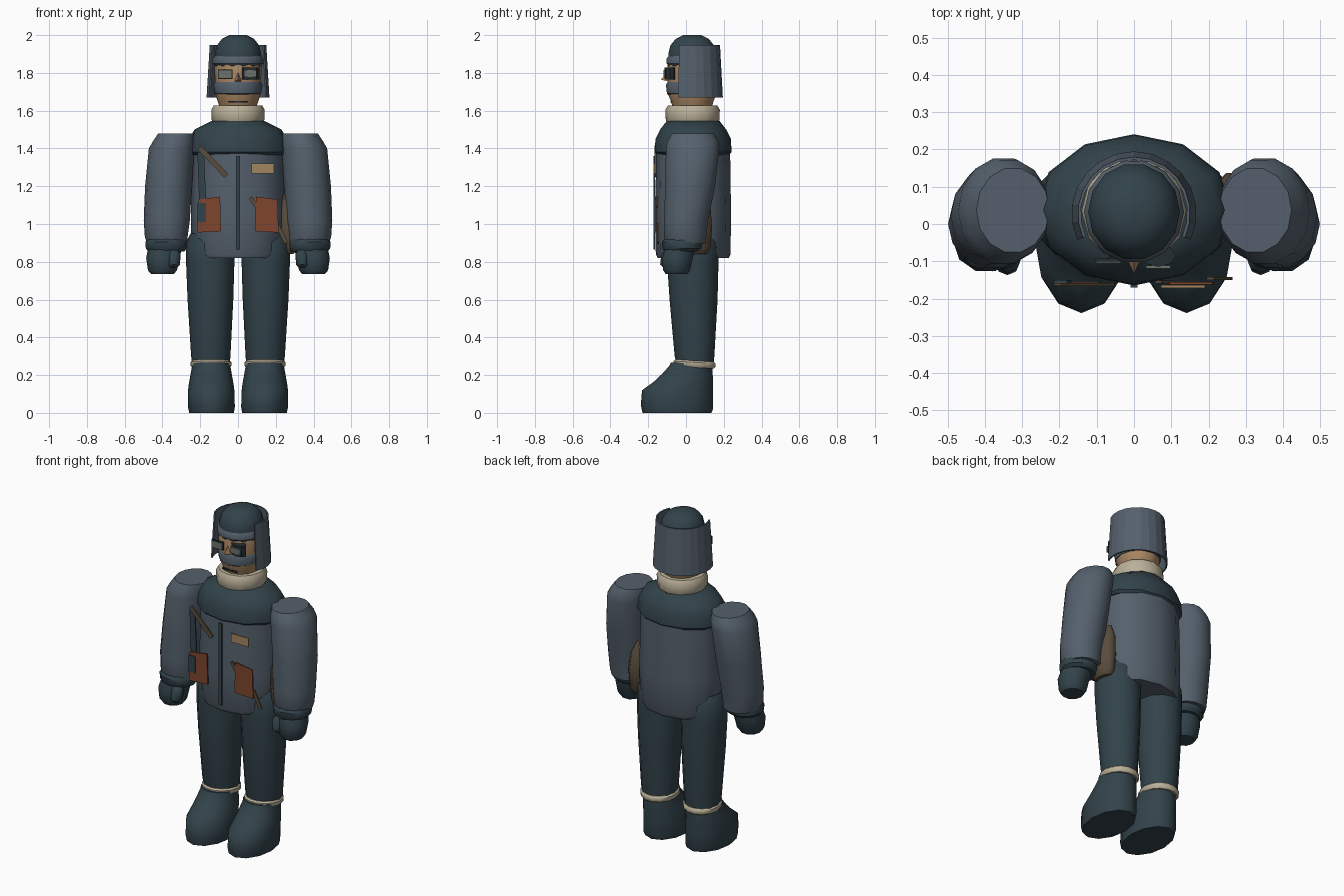
import bpy, bmesh, math
from mathutils import Vector

def material(name, rgb):
    m = bpy.data.materials.new(name)
    m.diffuse_color = (*rgb, 1)
    return m

DARK = material("dark teal cloth", (0.032, 0.056, 0.070))
GREY = material("slate grey cloth", (0.090, 0.118, 0.150))
CREAM = material("cream fleece", (0.50, 0.44, 0.32))
SKIN = material("skin", (0.40, 0.24, 0.125))
RUST = material("rust leather", (0.21, 0.060, 0.025))
BROWN = material("brown canvas", (0.10, 0.073, 0.048))
TAN = material("tan patch", (0.36, 0.24, 0.12))
GLASS = material("goggle glass", (0.15, 0.17, 0.15))
BLACK = material("goggle frame", (0.018, 0.026, 0.032))

def finish(name, bm, mat, angle=40):
    bmesh.ops.recalc_face_normals(bm, faces=bm.faces[:])
    me = bpy.data.meshes.new(name)
    bm.to_mesh(me)
    bm.free()
    me.materials.append(mat)
    ob = bpy.data.objects.new(name, me)
    bpy.context.collection.objects.link(ob)
    bpy.ops.object.select_all(action='DESELECT')
    ob.select_set(True)
    bpy.context.view_layer.objects.active = ob
    if angle:
        bpy.ops.object.shade_smooth_by_angle(angle=math.radians(angle))
    return ob

def loft(name, rings, mat, n=12, angle=40, side=1, tilt=0.0):
    """Skin stacked oval rings (cx, cy, z, rx, ry); tilt raises the front."""
    bm = bmesh.new()
    loops = []
    for cx, cy, z, rx, ry in rings:
        loop = []
        for i in range(n):
            a = 2 * math.pi * i / n
            y = ry * math.sin(a)
            loop.append(bm.verts.new((side * (cx + rx * math.cos(a)), cy + y, z - tilt * y)))
        loops.append(loop)
    for a, b in zip(loops, loops[1:]):
        for i in range(n):
            j = (i + 1) % n
            bm.faces.new((a[i], a[j], b[j], b[i]))
    bm.faces.new(loops[0])
    bm.faces.new(loops[-1])
    return finish(name, bm, mat, angle)

def plate(name, outline, y, mat, thick=0.008):
    """Thin plate with an (x, z) outline facing forward."""
    bm = bmesh.new()
    face = bm.faces.new([bm.verts.new((x, y, z)) for x, z in outline])
    ext = bmesh.ops.extrude_face_region(bm, geom=[face])
    vs = [v for v in ext["geom"] if isinstance(v, bmesh.types.BMVert)]
    bmesh.ops.translate(bm, vec=(0, thick, 0), verts=vs)
    return finish(name, bm, mat, 0)

def rect(x0, x1, z0, z1):
    return [(x0, z0), (x1, z0), (x1, z1), (x0, z1)]

def strip(p, q, w):
    p, q = Vector(p), Vector(q)
    d = (q - p).normalized() * w / 2
    o = Vector((-d.y, d.x))
    return [p + o, p - o, q - o, q + o]

# Jacket body and dark shoulder yoke
C = 0.038
loft("jacket", [(0, C, 0.82, .235, .188), (0, C, 0.84, .245, .198), (0, C, 1.05, .25, .2),
                (0, C, 1.25, .245, .198), (0, C, 1.40, .24, .195)], GREY)
loft("shoulder_yoke", [(0, C, 1.365, .250, .188), (0, C, 1.38, .264, .203), (0, C, 1.45, .26, .2),
                       (0, C, 1.50, .23, .175), (0, C, 1.545, .14, .14)], DARK)

# Fleece collar
loft("collar", [(0, .035, 1.53, .125, .13), (0, .035, 1.55, .139, .142),
                (0, .035, 1.605, .141, .144), (0, .035, 1.628, .128, .13)], CREAM)

# Head, scarf and nose
H = 0.033
loft("head", [(0, H, 1.60, .09, .10), (0, H, 1.65, .108, .112), (0, H, 1.69, .120, .130),
              (0, H, 1.85, .125, .132), (0, H, 1.90, .11, .11)], SKIN)
loft("face_scarf", [(0, H, 1.672, .085, .112), (0, H, 1.69, .122, .134),
                    (0, H, 1.735, .130, .139), (0, H, 1.752, .122, .130)], GREY)
bm = bmesh.new()
tip, top, l, r = [bm.verts.new(p) for p in
                  ((0, -.135, 1.765), (0, -.09, 1.81), (-.018, -.095, 1.755), (.018, -.095, 1.755))]
for f in ((tip, top, l), (tip, r, top), (tip, l, r), (top, r, l)):
    bm.faces.new(f)
finish("nose", bm, SKIN, 0)
plate("mouth", rect(-.05, .05, 1.644, 1.652), -.082, BLACK)

# Cap dome with rolled band
loft("cap_dome", [(0, H, 1.835, .124, .130), (0, H, 1.90, .123, .130), (0, H, 1.945, .112, .119),
                  (0, H, 1.98, .085, .090), (0, H, 2.0, .045, .048)], DARK, 14)
loft("cap_band", [(0, H, 1.838, .122, .128), (0, H, 1.850, .134, .139),
                  (0, H, 1.876, .134, .139), (0, H, 1.89, .122, .128)], GREY, 14)

# Flared neck flap wrapping the back of the head
bm = bmesh.new()
N = 14
low, high = [], []
for i in range(N + 1):
    a = math.radians(-25 + 230 * i / N)
    low.append(bm.verts.new((.164 * math.cos(a), .028 + .163 * math.sin(a), 1.67)))
    high.append(bm.verts.new((.147 * math.cos(a), .028 + .148 * math.sin(a), 1.948)))
for i in range(N):
    bm.faces.new((low[i], low[i + 1], high[i + 1], high[i]))
flap = finish("neck_flap", bm, GREY, 0)
mod = flap.modifiers.new("thickness", 'SOLIDIFY')
mod.thickness = 0.008
mod.offset = 0

# Goggles: one framed lens, one bare lens
loft("goggle_frame", [(.065, -.085, 1.764, .048, .030), (.065, -.085, 1.828, .048, .030)], BLACK, 8, 0)
plate("goggle_lens_framed", rect(.032, .098, 1.778, 1.814), -.119, GLASS)
plate("goggle_lens_rim", rect(-.107, -.03, 1.768, 1.817), -.101, BLACK)
plate("goggle_lens_bare", rect(-.102, -.035, 1.773, 1.812), -.105, GLASS)

for s, tag in ((-1, "right"), (1, "left")):
    # Puffy sleeve, cuff, mitten and thumb
    loft("sleeve_" + tag, [(.375, .00, 0.895, .105, .105), (.38, -.005, 0.93, .113, .115),
                           (.377, .000, 1.02, .122, .120), (.368, .022, 1.20, .124, .135),
                           (.350, .035, 1.40, .122, .145), (.337, .037, 1.44, .112, .138),
                           (.325, .037, 1.478, .098, .115)], GREY, 14, 50, s)
    loft("cuff_" + tag, [(.378, -.025, 0.855, .095, .088), (.38, -.022, 0.87, .108, .103),
                         (.38, -.02, 0.905, .11, .107), (.378, -.015, 0.925, .10, .095)], DARK, 12, 40, s)
    loft("mitten_" + tag, [(.40, -.05, 0.735, .06, .06), (.40, -.05, 0.755, .077, .075),
                           (.398, -.045, 0.82, .088, .085), (.385, -.03, 0.875, .09, .085)], DARK, 10, 50, s)
    loft("thumb_" + tag, [(.34, -.105, 0.77, .018, .015), (.34, -.105, 0.785, .033, .032),
                          (.338, -.095, 0.84, .034, .036), (.345, -.08, 0.87, .025, .025)], DARK, 8, 50, s)
    # Trouser leg
    loft("trouser_leg_" + tag, [(.143, .05, 0.24, .098, .095), (.144, .045, 0.30, .104, .105),
                                (.146, .04, 0.60, .121, .127), (.147, .036, 0.80, .128, .136),
                                (.149, .036, 0.90, .126, .134), (.152, .036, 0.95, .10, .105)],
         DARK, 12, 50, s)
    # Fleece boot trim, higher at the front
    loft("boot_trim_" + tag, [(.143, .045, 0.240, .100, .105), (.143, .045, 0.250, .108, .113),
                              (.143, .045, 0.268, .108, .113), (.143, .045, 0.277, .100, .105)],
         CREAM, 14, 40, s, 0.06)
    # Boot
    loft("boot_" + tag, [(.14, -.048, 0, .118, .182), (.141, -.048, 0.03, .124, .191),
                         (.142, -.045, 0.11, .124, .188), (.142, -.015, 0.155, .118, .158),
                         (.142, .008, 0.20, .110, .134), (.142, .026, 0.245, .102, .113),
                         (.142, .028, 0.262, .102, .108)], DARK, 12, 50, s, 0.05).data.name = "boot"
    # Chest pocket pouch
    plate("pouch_" + tag, [(s * .09, .962), (s * .215, .955), (s * .21, 1.13), (s * .095, 1.145)], -.163, RUST)

# Keep boot soles flat on the floor
for name in ("boot_left", "boot_right"):
    for v in bpy.data.objects[name].data.vertices:
        if v.co.z < 0.012:
            v.co.z = 0

# Zip, name patch and straps
plate("zip", rect(-.01, .01, .865, 1.36), -.171, DARK)
plate("name_patch", rect(.072, .19, 1.268, 1.32), -.172, TAN)
plate("chest_strap", strip((-.205, 1.405), (-.062, 1.255), .028), -.166, BROWN)
plate("hanging_strap", [(-.205, 1.10), (-.168, 1.10), (-.18, 1.38), (-.215, 1.38)], -.158, DARK)
plate("tool_holster", rect(-.215, -.17, 1.01, 1.11), -.168, DARK)
plate("pouch_strap", strip((.065, 1.14), (.10, 1.09), .02), -.160, BROWN)
plate("satchel_strap", strip((.205, 1.0), (.255, .90), .022), -.15, BROWN)

# Oval satchel at the hip
loft("satchel", [(.262, .05, 0.84, .03, .06), (.266, .05, 0.87, .052, .085), (.266, .05, 0.98, .06, .092),
                 (.26, .05, 1.08, .05, .085), (.25, .05, 1.16, .022, .05)], BROWN, 10, 50)
